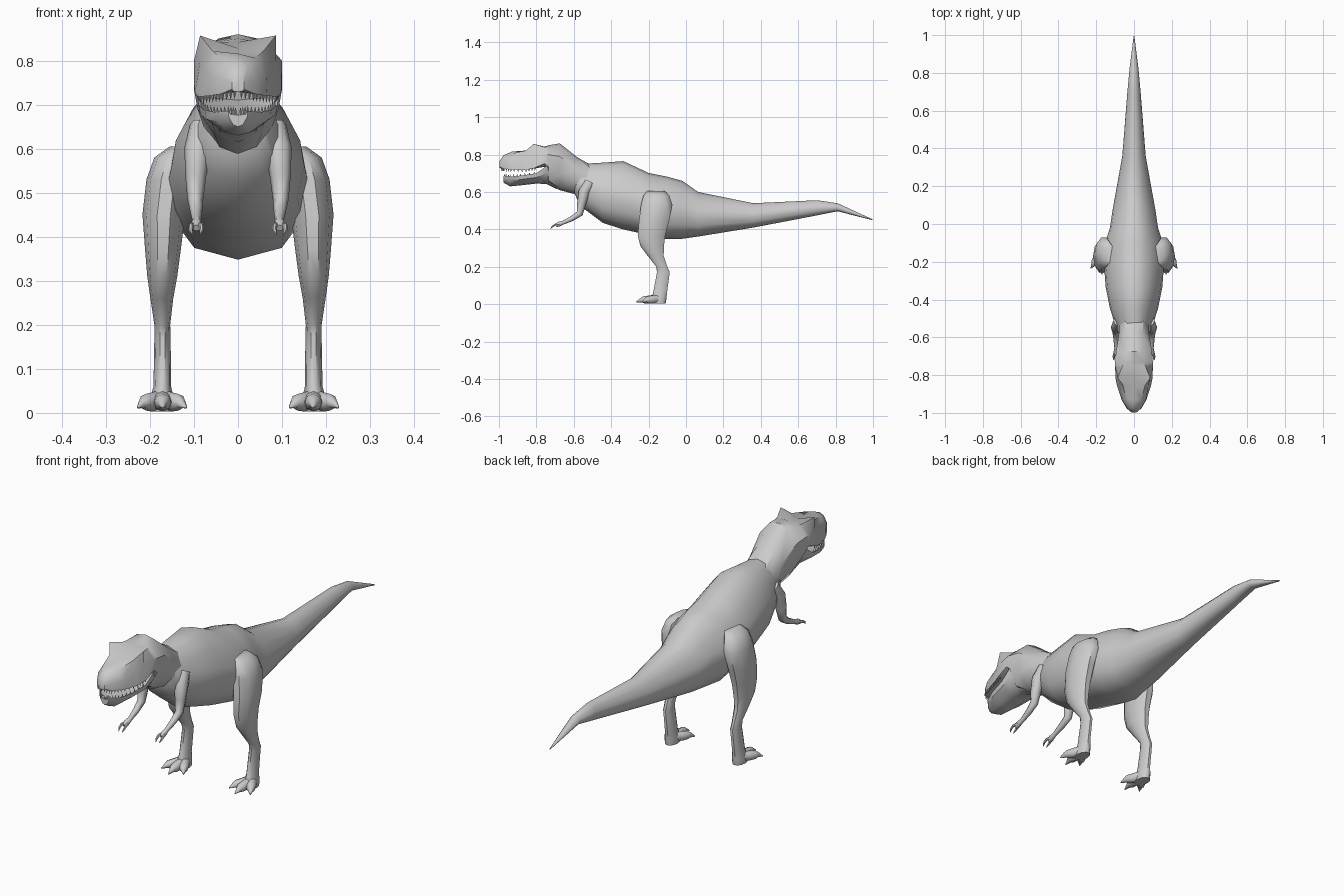
import bpy, bmesh, math
from mathutils import Vector


def loft(name, rings, mirror=False, angle=40):
    """Skin a list of closed rings, cap both ends, optionally mirror across x."""
    bm = bmesh.new()
    vr = [[bm.verts.new(p) for p in r] for r in rings]
    n = len(vr[0])
    for a, b in zip(vr, vr[1:]):
        for i in range(n):
            j = (i + 1) % n
            bm.faces.new((a[i], a[j], b[j], b[i]))
    bm.faces.new(vr[0])
    bm.faces.new(vr[-1])
    return finish(name, bm, mirror, angle)


def finish(name, bm, mirror, angle):
    bmesh.ops.recalc_face_normals(bm, faces=bm.faces)
    me = bpy.data.meshes.new(name)
    bm.to_mesh(me)
    bm.free()
    ob = bpy.data.objects.new(name, me)
    bpy.context.collection.objects.link(ob)
    bpy.ops.object.select_all(action='DESELECT')
    ob.select_set(True)
    bpy.context.view_layer.objects.active = ob
    bpy.ops.object.shade_smooth_by_angle(angle=math.radians(angle))
    if mirror:
        ob.modifiers.new("mirror", 'MIRROR').use_mirror_merge = False
    return ob


def full(y, half):
    """Symmetric ring in the xz plane from a half outline, top to bottom."""
    return [(x, y, z) for x, z in half] + [(-x, y, z) for x, z in half[-2:0:-1]]


def tube(name, path, sides=8):
    """Tapered limb along points (x, y, z, radius), mirrored."""
    pts = [Vector(p[:3]) for p in path]
    rings = []
    for i, p in enumerate(pts):
        t = (pts[min(i + 1, len(pts) - 1)] - pts[max(i - 1, 0)]).normalized()
        u = Vector((1, 0, 0))
        u = (u - t * u.dot(t)).normalized()
        v = t.cross(u)
        r = path[i][3]
        rings.append([p + r * (u * math.cos(2 * math.pi * k / sides) +
                               v * math.sin(2 * math.pi * k / sides)) for k in range(sides)])
    return loft(name, rings, True, 50)


# Torso and tail: y, top, bottom, half width
torso = [(-.60, .745, .60, .06), (-.565, .75, .525, .09), (-.445, .757, .435, .128),
         (-.335, .765, .40, .15), (-.2, .702, .37, .16), (-.105, .683, .348, .155),
         (-.02, .66, .35, .127), (.065, .60, .362, .115), (.36, .54, .41, .062),
         (.7, .556, .475, .035), (.81, .54, .497, .025), (.996, .455, .45, .002)]
egg = [(0, 1), (.38, .95), (.68, .8), (.94, .6), (1, .45), (.9, .24), (.64, .08), (0, 0)]
loft("torso_and_tail", [full(y, [(u * w, b + v * (t - b)) for u, v in egg])
                        for y, t, b, w in torso])

# Neck and upper head: y, then half outline (crown, brow, cheek, lip, palate)
head = [(-.50, [(0, .74), (.05, .72), (.08, .66), (.075, .58), (.04, .54), (0, .53)]),
        (-.58, [(0, .785), (.045, .775), (.08, .72), (.078, .65), (.04, .60), (0, .585)]),
        (-.675, [(0, .86), (.045, .85), (.095, .79), (.092, .69), (.05, .625), (0, .61)]),
        (-.735, [(0, .85), (.055, .842), (.1, .80), (.1, .735), (.06, .66), (0, .645)]),
        (-.755, [(0, .842), (.062, .84), (.1, .80), (.1, .752), (.06, .735), (0, .735)]),
        (-.815, [(0, .828), (.086, .857), (.086, .80), (.098, .727), (.07, .725), (0, .735)]),
        (-.855, [(0, .815), (.058, .822), (.076, .785), (.09, .718), (.06, .722), (0, .73)]),
        (-.93, [(0, .816), (.04, .806), (.064, .765), (.066, .72), (.045, .724), (0, .73)]),
        (-.975, [(0, .797), (.022, .788), (.038, .76), (.04, .724), (.025, .726), (0, .73)]),
        (-.997, [(0, .765), (.01, .762), (.014, .75), (.014, .735), (.008, .73), (0, .73)])]
loft("neck_and_upper_head", [full(y, h) for y, h in head])

# Lower jaw: y, lip height, bottom, half width
jaw = [(-.69, .75, .615, .075), (-.745, .74, .643, .092), (-.80, .70, .645, .09),
       (-.88, .688, .636, .076), (-.94, .683, .63, .052), (-.975, .686, .65, .022)]
gum = [(0, .72), (.75, .78), (1, 1), (.95, .6), (.5, .12), (0, 0)]
loft("lower_jaw", [full(y, [(u * w, b + v * (t - b)) for u, v in gum]) for y, t, b, w in jaw])


# Teeth: small cones following each lip
def teeth(name, path, count, length):
    pts = [Vector(p) for p in path]
    bm = bmesh.new()
    for k in range(count):
        f = (k + .5) / count * (len(pts) - 1)
        i = int(f)
        p = pts[i].lerp(pts[i + 1], f - i)
        base = [bm.verts.new(p + Vector((.0045 * math.cos(a), .0045 * math.sin(a), 0)))
                for a in (0, math.pi / 2, math.pi, 3 * math.pi / 2)]
        tip = bm.verts.new(p + Vector((0, 0, length)))
        bm.faces.new(base)
        for j in range(4):
            bm.faces.new((base[j], base[(j + 1) % 4], tip))
    finish(name, bm, True, 30)


teeth("upper_teeth", [(.093, -.80, .733), (.085, -.855, .723), (.061, -.93, .724),
                      (.035, -.973, .727), (.003, -.99, .733)], 14, -.02)
teeth("lower_teeth", [(.085, -.80, .695), (.071, -.88, .683), (.047, -.94, .678),
                      (.02, -.97, .68), (.003, -.972, .676)], 13, .018)

# Hind legs: z, front y, back y, inner x, outer x
leg = [(.605, -.21, -.11, .10, .155), (.58, -.232, -.085, .105, .19), (.53, -.245, -.068, .11, .208),
       (.45, -.255, -.085, .12, .217), (.37, -.262, -.107, .13, .211), (.31, -.247, -.115, .138, .206),
       (.26, -.208, -.117, .147, .199), (.20, -.16, -.098, .154, .19), (.17, -.157, -.085, .153, .19),
       (.06, -.178, -.10, .152, .192), (.03, -.19, -.102, .145, .20), (.003, -.19, -.107, .145, .20)]
rings = []
for z, f, b, xi, xo in leg:
    rings.append([((xi + xo) / 2 + (xo - xi) / 2 * math.cos(k * math.pi / 5),
                   (f + b) / 2 + (b - f) / 2 * math.sin(k * math.pi / 5), z) for k in range(10)])
loft("hind_leg", rings, True, 50)

# Toes ending in claws
for label, x, y in (("inner", .117, -.232), ("middle", .17, -.266), ("outer", .228, -.235)):
    s = Vector((.172, -.145, .03))
    d = Vector((x, y, .012)) - s
    prof = [(0, .024, .0), (.4, .022, .002), (.66, .019, .006), (.78, .012, .006), (1, .002, .0)]
    tube(label + "_toe", [(*(s + d * t + Vector((0, 0, h))), r) for t, r, h in prof])

# Forearms and two-fingered hands
tube("arm", [(.08, -.515, .65, .03), (.092, -.545, .60, .03), (.096, -.558, .54, .024),
             (.097, -.568, .485, .018), (.095, -.61, .458, .014), (.094, -.655, .437, .010),
             (.095, -.68, .428, .013), (.095, -.695, .42, .008)])
for label, dx in (("inner", -.012), ("outer", .012)):
    tube(label + "_finger", [(.095 + dx * .5, -.675, .428, .007), (.095 + dx, -.70, .425, .006),
                             (.095 + dx, -.715, .415, .005), (.095 + dx * .7, -.724, .404, .001)], 6)
